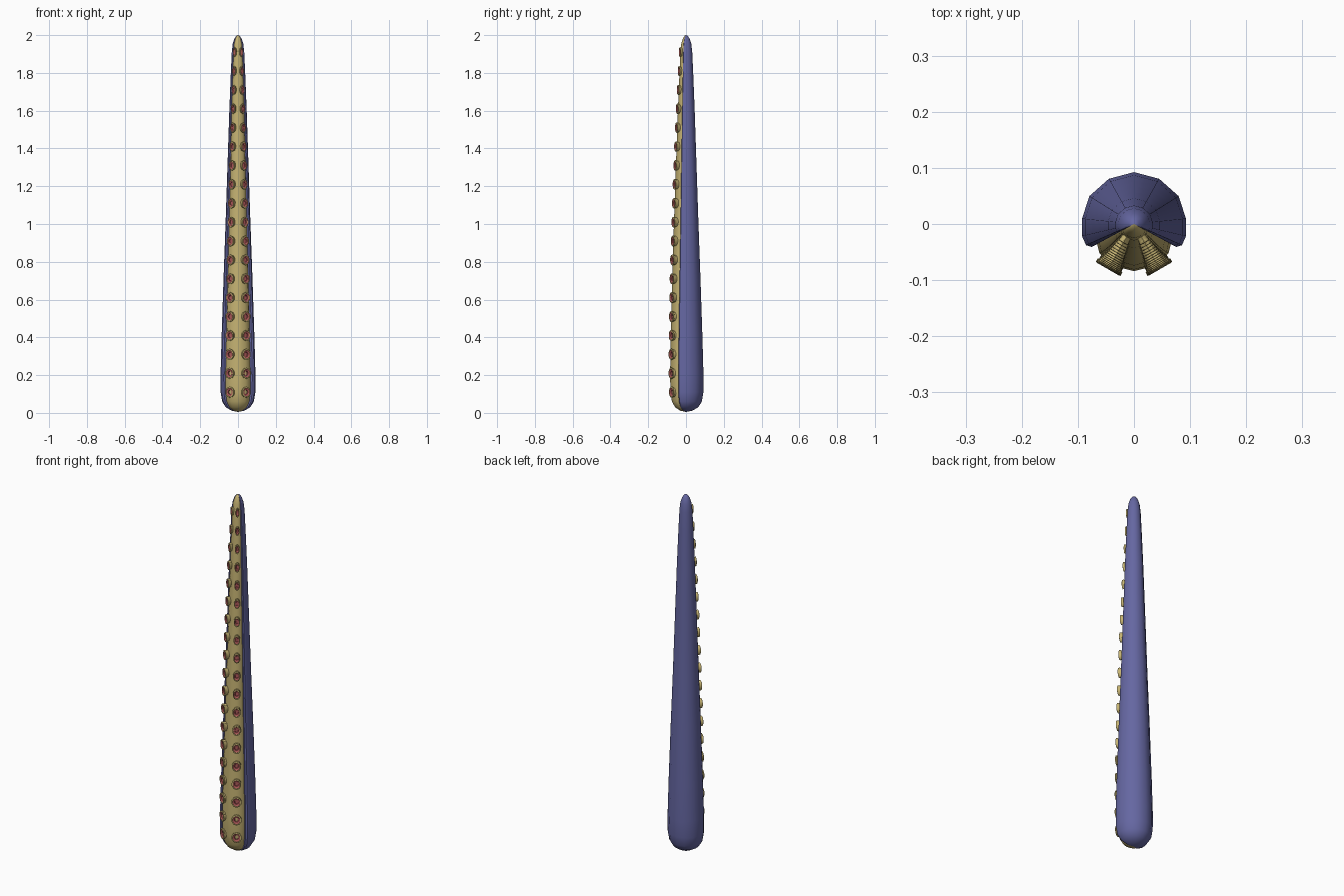
import bpy, bmesh, math
from mathutils import Vector

if "Cube" in bpy.data.objects:
    bpy.data.objects.remove(bpy.data.objects["Cube"])


def material(name, rgb):
    m = bpy.data.materials.new(name)
    m.diffuse_color = (*rgb, 1)
    m.use_nodes = True
    m.node_tree.nodes["Principled BSDF"].inputs["Base Color"].default_value = m.diffuse_color
    return m


blue = material("skin_blue", (0.13, 0.135, 0.36))
tan = material("underside_tan", (0.56, 0.45, 0.17))
red = material("sucker_red", (0.42, 0.10, 0.10))

# Taper along the tentacle: (height, radius)
TAPER = [(0.005, 0), (0.012, 0.035), (0.03, 0.065), (0.06, 0.084), (0.11, 0.092),
         (0.2, 0.0925), (0.4, 0.087), (0.7, 0.077), (1.0, 0.066), (1.3, 0.056),
         (1.6, 0.046), (1.8, 0.038), (1.91, 0.033), (1.955, 0.028),
         (1.982, 0.019), (1.996, 0.009), (2.0, 0)]
R0 = 0.093


def radius(z):
    for (z0, r0), (z1, r1) in zip(TAPER, TAPER[1:]):
        if z <= z1:
            return r0 + (r1 - r0) * (z - z0) / (z1 - z0)
    return 0


def bulge(z):
    return math.sin(math.pi * min(max(z / 2, 0), 1))


def finish(bm, name, mats, angle):
    bmesh.ops.remove_doubles(bm, verts=bm.verts, dist=1e-5)
    me = bpy.data.meshes.new(name)
    bm.to_mesh(me)
    bm.free()
    for m in mats:
        me.materials.append(m)
    ob = bpy.data.objects.new(name, me)
    bpy.context.collection.objects.link(ob)
    bpy.ops.object.select_all(action='DESELECT')
    ob.select_set(True)
    bpy.context.view_layer.objects.active = ob
    bpy.ops.object.shade_smooth_by_angle(angle=math.radians(angle))
    return ob


def bridge(bm, a, b, closed, mat=0):
    n = len(a)
    for i in range(n if closed else n - 1):
        j = (i + 1) % n
        bm.faces.new((a[i], a[j], b[j], b[i])).material_index = mat


def loft(name, half, mat, swell):
    """Sweep a mirrored half section (right side to centre line) up the taper."""
    section = [(-x, y) for x, y in half] + [(x, y) for x, y in reversed(half[:-1])]
    if half[-1][1] > 0:
        section.reverse()
    bm = bmesh.new()
    rings = []
    for z, r in TAPER:
        s = r / R0
        ring = []
        for k, (x, y) in enumerate(section):
            inner = 0 < k < len(section) - 1
            f = s * (1 + swell * bulge(z) * inner)
            ring.append(bm.verts.new((x * s, y * f, z)))
        rings.append(ring)
    for a, b in zip(rings, rings[1:]):
        bridge(bm, a, b, False)
    return finish(bm, name, [mat], 40)


# Blue back with a rolled lip, and tan underside joined at the seam
loft("tentacle_back", [(0.066, -0.036), (0.076, -0.041), (0.086, -0.038), (0.093, -0.022),
                       (0.093, 0.01), (0.08, 0.05), (0.045, 0.081), (0, 0.093)], blue, 0)
loft("tentacle_underside", [(0.066, -0.036), (0.062, -0.051), (0.041, -0.069),
                            (0.02, -0.077), (0, -0.082)], tan, 0.1)

# Two rows of cupped suckers: (size factor, depth below the rim, material)
bm = bmesh.new()
SIDES = 10
for row in range(19):
    z = 0.11 + 0.1 * row
    s = radius(z) / R0
    lift = 0.009 + 0.010 * bulge(z)
    dist = 0.079 * s * (1 + 0.09 * bulge(z)) + lift
    cup = [(0.9, lift + 0.008, 0), (0.9, 0.6 * lift, 0), (1.0, 0.4 * lift, 0),
           (1.0, 0.001, 0), (0.92, 0, 0), (0.76, 0.0005, 0), (0.68, 0.003, 1), (0.42, 0.005, 1),
           (0.36, 0.010 * s + 0.002, 1), (0, 0.011 * s + 0.002, 1)]
    for side in (-1, 1):
        out = Vector((side * 0.5, -0.866, 0))
        across = Vector((0.866, side * 0.5, 0))
        prev = None
        for f, depth, mat in cup:
            c = out * (dist - depth) + Vector((0, 0, z))
            ring = []
            for k in range(SIDES):
                a = 2 * math.pi * (k + 0.5) / SIDES
                ring.append(bm.verts.new(c + across * (0.027 * s * f * math.cos(a))
                                         + Vector((0, 0, (0.024 + 0.006 * s) * f * math.sin(a)))))
            if prev:
                bridge(bm, prev, ring, True, mat)
            prev = ring
finish(bm, "suckers", [tan, red], 35)
